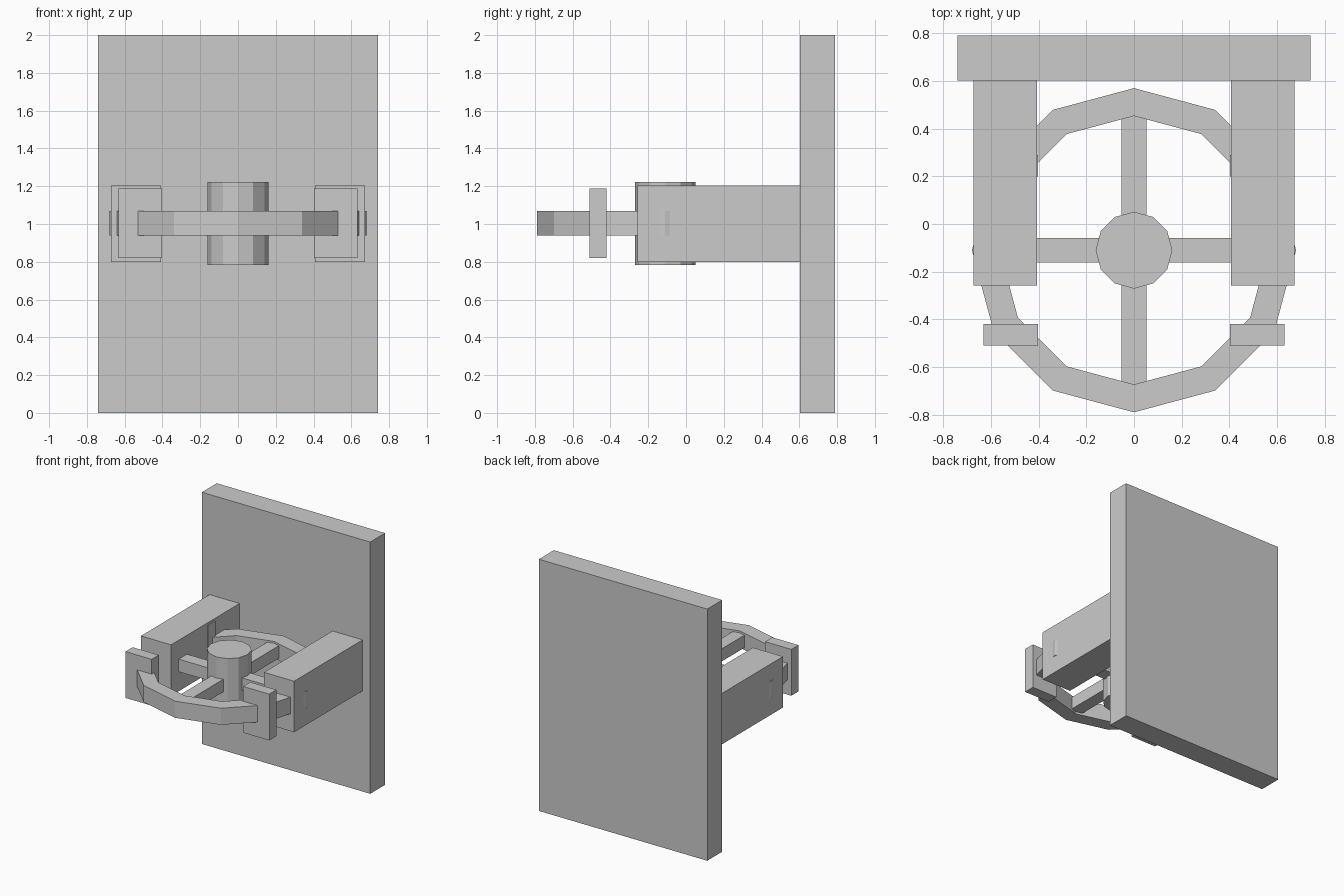
import bpy, math

if "Cube" in bpy.data.objects:
    bpy.data.objects.remove(bpy.data.objects["Cube"])

# One flat grey for the whole assembly
grey = bpy.data.materials.new("plain_grey")
grey.diffuse_color = (0.6, 0.6, 0.6, 1)
grey.use_nodes = True
grey.node_tree.nodes["Principled BSDF"].inputs["Base Color"].default_value = grey.diffuse_color

WHEEL_Y, WHEEL_Z = -0.11, 1.005   # wheel centre


def make(name, verts, faces):
    mesh = bpy.data.meshes.new(name)
    mesh.from_pydata(verts, [], faces)
    mesh.materials.append(grey)
    obj = bpy.data.objects.new(name, mesh)
    bpy.context.collection.objects.link(obj)
    return obj


def box(name, x, y, z):
    verts = [(a, b, c) for a in x for b in y for c in z]
    faces = [(0, 1, 3, 2), (4, 6, 7, 5), (0, 4, 5, 1),
             (2, 3, 7, 6), (0, 2, 6, 4), (1, 5, 7, 3)]
    return make(name, verts, faces)


def circle(r, z, n=12):
    return [(r * math.sin(math.tau * i / n),
             WHEEL_Y + r * math.cos(math.tau * i / n), z) for i in range(n)]


# Wall plate
box("wall_plate", (-0.74, 0.74), (0.603, 0.79), (0, 2))

# Twelve-sided wheel rim with a square section
n, z0, z1 = 12, 0.938, 1.07
loops = [circle(0.68, z0), circle(0.68, z1), circle(0.563, z1), circle(0.563, z0)]
faces = []
for k in range(4):
    m = (k + 1) % 4
    for i in range(n):
        j = (i + 1) % n
        faces.append((k * n + i, m * n + i, m * n + j, k * n + j))
make("wheel_rim", sum(loops, []), faces)

# Hub
faces = [(i, n + i, n + (i + 1) % n, (i + 1) % n) for i in range(n)]
faces += [tuple(range(n)), tuple(reversed(range(n, 2 * n)))]
make("hub", circle(0.161, 0.783) + circle(0.161, 1.223), faces)

# Crossed spokes
sz = (WHEEL_Z - 0.05, WHEEL_Z + 0.05)
box("long_spoke", (-0.052, 0.052), (WHEEL_Y - 0.57, WHEEL_Y + 0.57), sz)
box("cross_spoke", (-0.57, 0.57), (WHEEL_Y - 0.052, WHEEL_Y + 0.052), sz)

# Side arms and the blocks gripping the rim, on both sides
for side, s in (("left", -1), ("right", 1)):
    box(side + "_arm", sorted((s * 0.408, s * 0.673)), (-0.257, 0.603), (0.8, 1.205))
    for end, e in (("front", -1), ("back", 1)):
        ys = sorted((WHEEL_Y + e * 0.31, WHEEL_Y + e * 0.4))
        box(f"{side}_{end}_block", sorted((s * 0.402, s * 0.632)), ys, (0.82, 1.188))

# Consistent outward normals
import bmesh
for obj in bpy.context.collection.objects:
    bm = bmesh.new()
    bm.from_mesh(obj.data)
    bmesh.ops.recalc_face_normals(bm, faces=bm.faces)
    bm.to_mesh(obj.data)
    bm.free()
